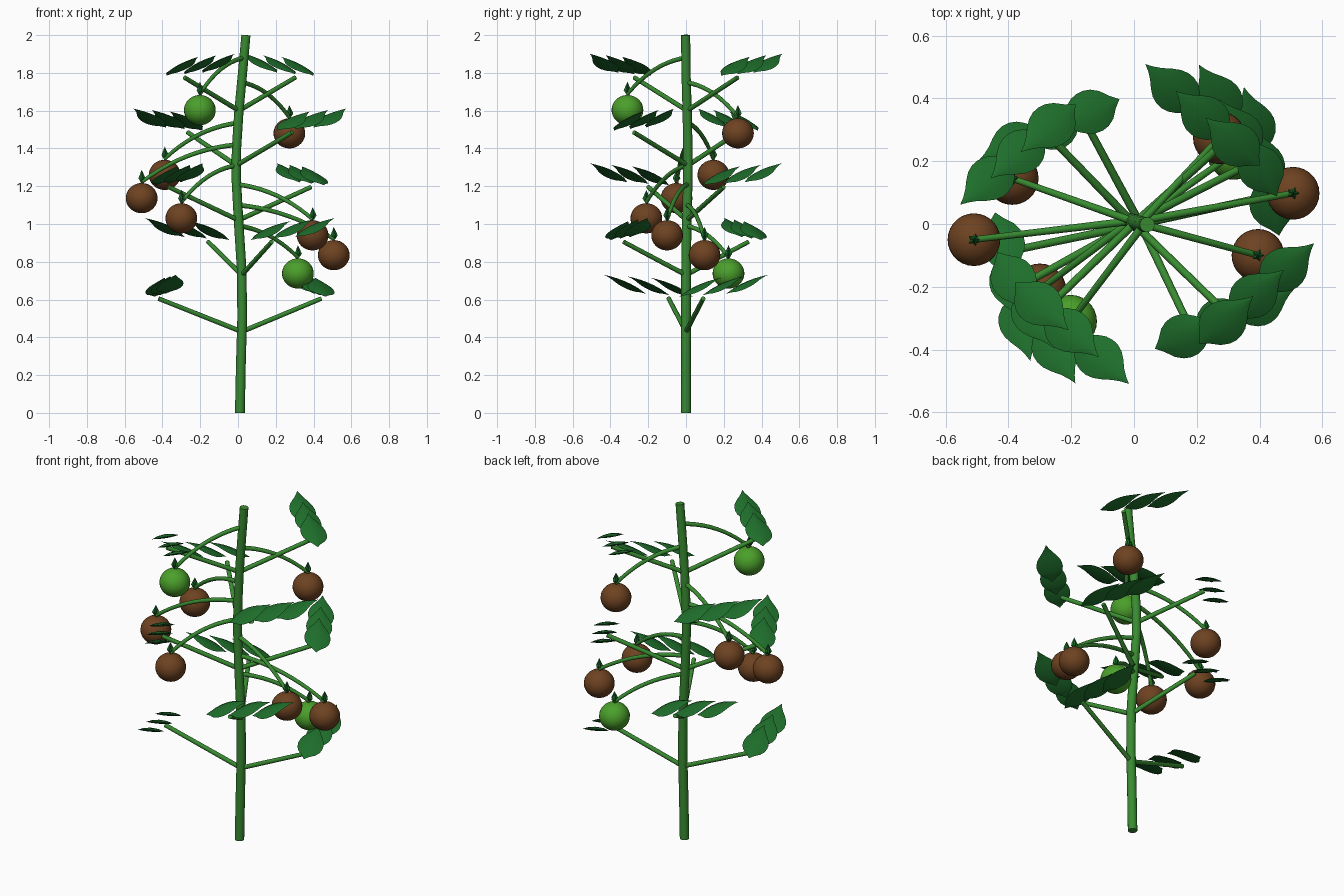
import bpy, bmesh, math
from mathutils import Vector

if "Cube" in bpy.data.objects:
    bpy.data.objects.remove(bpy.data.objects["Cube"])


def material(name, rgb):
    m = bpy.data.materials.new(name)
    m.diffuse_color = (*rgb, 1)
    m.use_nodes = True
    m.node_tree.nodes["Principled BSDF"].inputs["Base Color"].default_value = m.diffuse_color
    return m


STEM = material("stem_green", (0.040, 0.26, 0.031))
LEAF = material("leaf_green", (0.013, 0.155, 0.024))
BROWN = material("fruit_brown", (0.155, 0.055, 0.015))
GREEN = material("fruit_green", (0.070, 0.35, 0.024))


def finish(name, bm, mat, angle=50):
    bmesh.ops.recalc_face_normals(bm, faces=bm.faces)
    me = bpy.data.meshes.new(name)
    bm.to_mesh(me)
    bm.free()
    me.materials.append(mat)
    ob = bpy.data.objects.new(name, me)
    bpy.context.collection.objects.link(ob)
    bpy.ops.object.select_all(action='DESELECT')
    ob.select_set(True)
    bpy.context.view_layer.objects.active = ob
    bpy.ops.object.shade_smooth_by_angle(angle=math.radians(angle))
    return ob


def tube(name, pts, r0, r1, mat, sides=12):
    """Round tube along a path, with capped ends."""
    bm = bmesh.new()
    rings = []
    n = len(pts)
    for i, p in enumerate(pts):
        d = (pts[min(i + 1, n - 1)] - pts[max(i - 1, 0)]).normalized()
        ref = Vector((0, 1, 0)) if abs(d.z) > 0.95 else Vector((0, 0, 1))
        u = d.cross(ref).normalized()
        v = d.cross(u)
        r = r0 + (r1 - r0) * i / (n - 1)
        rings.append([bm.verts.new(p + r * (u * math.cos(a) + v * math.sin(a)))
                      for a in (2 * math.pi * k / sides for k in range(sides))])
    for a, b in zip(rings, rings[1:]):
        for k in range(sides):
            j = (k + 1) % sides
            bm.faces.new((a[k], a[j], b[j], b[k]))
    bm.faces.new(rings[0])
    bm.faces.new(rings[-1])
    return finish(name, bm, mat)


# Main stem, gently swaying
SWAY = [(0.01, 0, 0), (0.015, 0, 0.25), (0.022, 0, 0.5), (0.02, 0, 0.75), (0.004, 0.004, 1.0),
        (-0.01, 0.01, 1.25), (-0.008, 0.01, 1.4), (0.005, 0.006, 1.6), (0.024, 0, 1.8), (0.042, -0.002, 2.0)]
SWAY = [Vector(p) for p in SWAY]
tube("main_stem", SWAY, 0.026, 0.024, STEM, 16)


def stem_at(z):
    for a, b in zip(SWAY, SWAY[1:]):
        if z <= b.z:
            return a.lerp(b, (z - a.z) / (b.z - a.z))
    return SWAY[-1].copy()


# Half-width of a leaf along its length, pointed at both ends
OUTLINE = [0.0, 0.022, 0.050, 0.065, 0.071, 0.070, 0.062, 0.046, 0.026, 0.011, 0.0]


def leaf(name, base, along, out, length=0.23):
    """Fleshy arched leaf, rising towards its tip, thin at the edges."""
    bm = bmesh.new()
    rows = []
    n = len(OUTLINE) - 1
    for i, w in enumerate(OUTLINE):
        t = i / n
        rise = 0.155 * t - 0.055 * t * t
        row = []
        # Cross-section loop: over the top, then back underneath
        for s, depth in ((-1, 0), (-0.5, 0), (0, 0), (0.5, 0), (1, 0), (0.5, 0.75), (0, 1), (-0.5, 0.75)):
            p = base + along * (length * t) + out * (s * w)
            p.z += rise - (0.018 * s * s + 0.008 * s + 0.024 * depth) * w / 0.07
            row.append(bm.verts.new(p))
        rows.append(row)
    for a, b in zip(rows, rows[1:]):
        for k in range(8):
            j = (k + 1) % 8
            bm.faces.new((a[k], a[j], b[j], b[k]))
    bmesh.ops.remove_doubles(bm, verts=bm.verts, dist=0.0005)
    finish(name, bm, LEAF)


# Paired leaf branches: start height, heading, reach, radius of first leaf, inward shift per leaf
LEVELS = [(0.43, 12, 0.44, 0.435, 0.003), (0.73, 117, 0.37, 0.38, -0.008),
          (1.02, 28, 0.425, 0.435, 0.006), (1.31, 135, 0.39, 0.408, -0.009),
          (1.60, 43, 0.40, 0.412, 0.012)]
AXIS = Vector((0.01, 0, 0))
for z, heading, reach, radius, inward in LEVELS:
    for turn in (0, 180):
        a = math.radians(heading + turn)
        out = Vector((math.cos(a), math.sin(a), 0))
        along = Vector((-out.y, out.x, 0))
        root = stem_at(z)
        end = AXIS + out * reach + Vector((0, 0, z + 0.175))
        tube("leaf_branch", [root, root.lerp(end, 0.5), end], 0.013, 0.012, STEM)
        for k in range(3):
            base = AXIS + out * (radius - inward * k) + along * (-0.13 + 0.128 * k)
            base.z = z + 0.185 + 0.008 * k
            leaf("leaf", base, (along - out * (inward / 0.128)).normalized(), out)

# Hanging fruit: centre, stalk start height, ripe or not
FRUIT = [(-0.202, -0.31, 1.603, 1.88, GREEN), (0.272, 0.275, 1.48, 1.75, BROWN),
         (-0.388, 0.145, 1.26, 1.535, BROWN), (-0.51, -0.05, 1.137, 1.42, BROWN),
         (-0.30, -0.21, 1.03, 1.31, BROWN), (0.395, -0.10, 0.94, 1.21, BROWN),
         (0.507, 0.098, 0.835, 1.10, BROWN), (0.317, 0.225, 0.738, 0.99, GREEN)]
for x, y, z, start, mat in FRUIT:
    c = Vector((x, y, z))
    # Fruit body
    bm = bmesh.new()
    bmesh.ops.create_uvsphere(bm, u_segments=28, v_segments=18, radius=0.084)
    for v in bm.verts:
        v.co = Vector((v.co.x, v.co.y, v.co.z * 0.95)) + c
    finish("fruit", bm, mat)
    # Drooping stalk
    p0, p2 = stem_at(start), c + Vector((0, 0, 0.085))
    p1 = p0.lerp(p2, 0.55)
    p1.z = start - 0.025
    pts = [p0 * (1 - t) ** 2 + p1 * (2 * t * (1 - t)) + p2 * t * t for t in (i / 10 for i in range(11))]
    tube("fruit_stalk", pts, 0.0125, 0.010, STEM)
    # Star-shaped crown on the fruit
    bm = bmesh.new()
    low = bm.verts.new(c + Vector((0, 0, 0.074)))
    top = bm.verts.new(c + Vector((0, 0, 0.15)))
    ring = []
    for k in range(10):
        r = 0.021 if k % 2 == 0 else 0.012
        ang = math.pi * k / 5
        ring.append(bm.verts.new(c + Vector((r * math.cos(ang), r * math.sin(ang), 0.105))))
    for k in range(10):
        bm.faces.new((ring[k], ring[(k + 1) % 10], top))
        bm.faces.new((ring[(k + 1) % 10], ring[k], low))
    finish("fruit_crown", bm, LEAF, 20)
